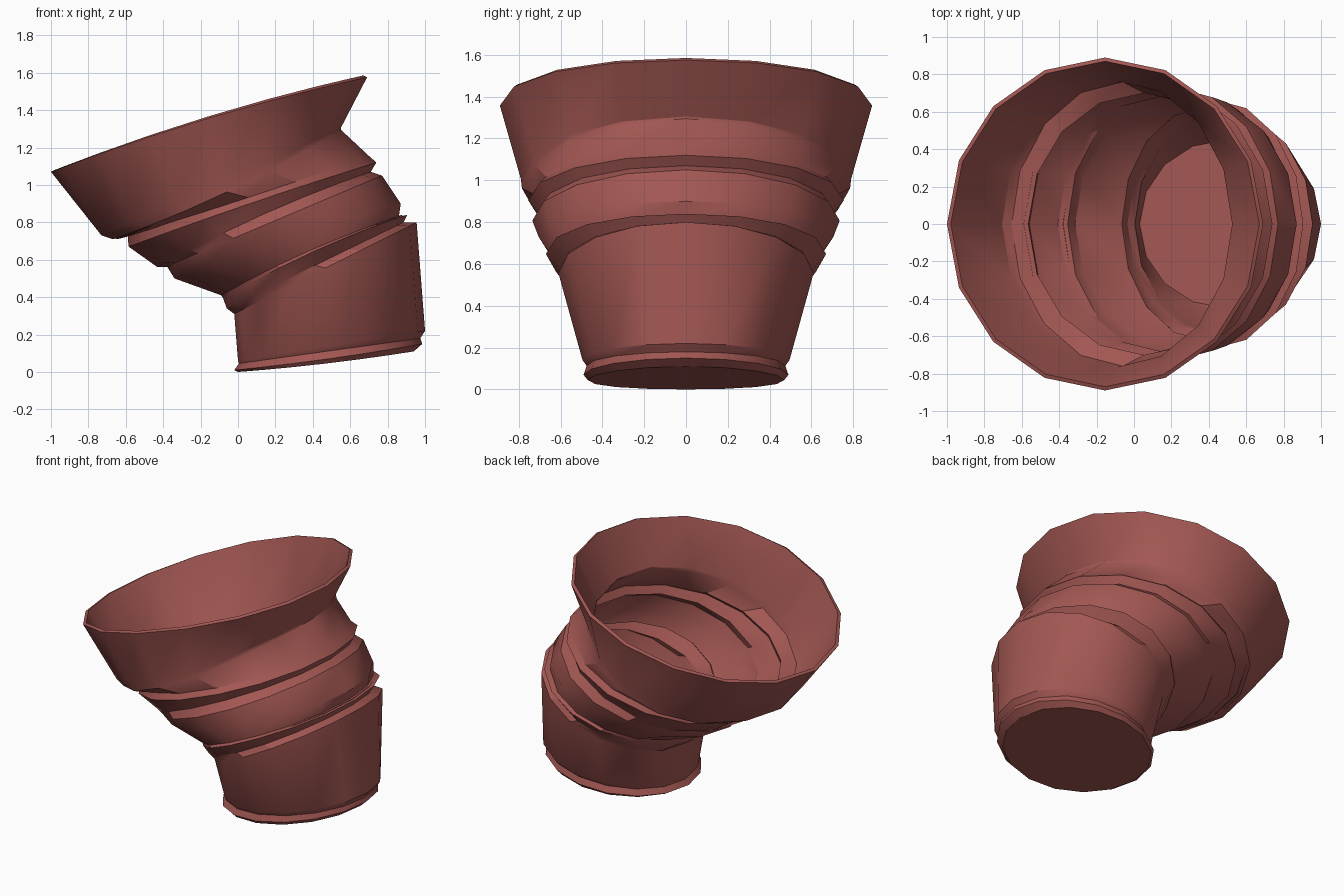
import bpy, bmesh, math

if "Cube" in bpy.data.objects:
    bpy.data.objects.remove(bpy.data.objects["Cube"])

SIDES = 16
WALL = 0.025

mat = bpy.data.materials.new("brick red")
mat.diffuse_color = (0.36, 0.095, 0.085, 1)
mat.use_nodes = True
mat.node_tree.nodes["Principled BSDF"].inputs["Base Color"].default_value = mat.diffuse_color

# Tilted rings, bottom to top: left x, left z, right x, right z, half depth, middle lift
RINGS = [
    (0.00, 0.00, 0.94, 0.11, 0.470, -0.01),
    (-0.02, 0.01, 0.985, 0.15, 0.490, -0.01),
    (0.005, 0.045, 0.975, 0.18, 0.475, 0.0),
    (0.00, 0.06, 1.00, 0.22, 0.495, 0.0),
    (-0.02, 0.31, 0.955, 0.80, 0.610, 0.0),
    (-0.06, 0.34, 0.885, 0.80, 0.605, 0.0),
    (-0.08, 0.395, 0.905, 0.84, 0.670, 0.03),
    (-0.09, 0.41, 0.86, 0.83, 0.650, 0.03),
    (-0.34, 0.50, 0.87, 0.90, 0.705, 0.03),
    (-0.38, 0.565, 0.77, 1.05, 0.735, 0.0),
    (-0.43, 0.56, 0.71, 1.07, 0.705, 0.03),
    (-0.585, 0.67, 0.74, 1.12, 0.755, 0.01),
    (-0.59, 0.73, 0.70, 1.155, 0.725, -0.01),
    (-0.67, 0.71, 0.55, 1.295, 0.785, -0.04),
    (-0.73, 0.73, 0.55, 1.305, 0.790, -0.01),
    (-1.00, 1.07, 0.69, 1.575, 0.890, 0.035),
]


def add_ring(bm, ring, inset=0.0, raise_z=0.0):
    lx, lz, rx, rz, w, lift = ring
    lx, rx, w = lx + inset, rx - inset, w - inset
    verts = []
    for i in range(SIDES):
        a = 2 * math.pi * i / SIDES
        t = (1 + math.cos(a)) / 2
        verts.append(bm.verts.new((lx + (rx - lx) * t, w * math.sin(a),
                                   lz + (rz - lz) * t + lift * math.sin(a) ** 2 + raise_z)))
    return verts


def bridge(bm, a, b):
    for i in range(SIDES):
        j = (i + 1) % SIDES
        bm.faces.new((a[i], a[j], b[j], b[i]))


# Crumpled cup: outer wall going up, over the rim, inner wall going down
bm = bmesh.new()
loops = [add_ring(bm, r) for r in RINGS]
rim = RINGS[-1]
loops.append(add_ring(bm, (rim[0] + 0.02, rim[1] + 0.01, rim[2] - 0.02, rim[3] + 0.01, rim[4] - 0.02, rim[5])))
loops += [add_ring(bm, r, WALL) for r in reversed(RINGS[3:-1])]
loops.append(add_ring(bm, RINGS[2], WALL))
for a, b in zip(loops, loops[1:]):
    bridge(bm, a, b)

# Closed underside and inner floor
bm.faces.new(list(reversed(loops[0])))
bm.faces.new(loops[-1])

# Rest the cup on the ground
low = min(v.co.z for v in bm.verts)
for v in bm.verts:
    v.co.z -= low
bmesh.ops.recalc_face_normals(bm, faces=bm.faces)
mesh = bpy.data.meshes.new("crumpled_cup")
bm.to_mesh(mesh)
bm.free()
cup = bpy.data.objects.new("crumpled_cup", mesh)
bpy.context.collection.objects.link(cup)
mesh.materials.append(mat)
bpy.context.view_layer.objects.active = cup
cup.select_set(True)
bpy.ops.object.shade_smooth_by_angle(angle=math.radians(30))
